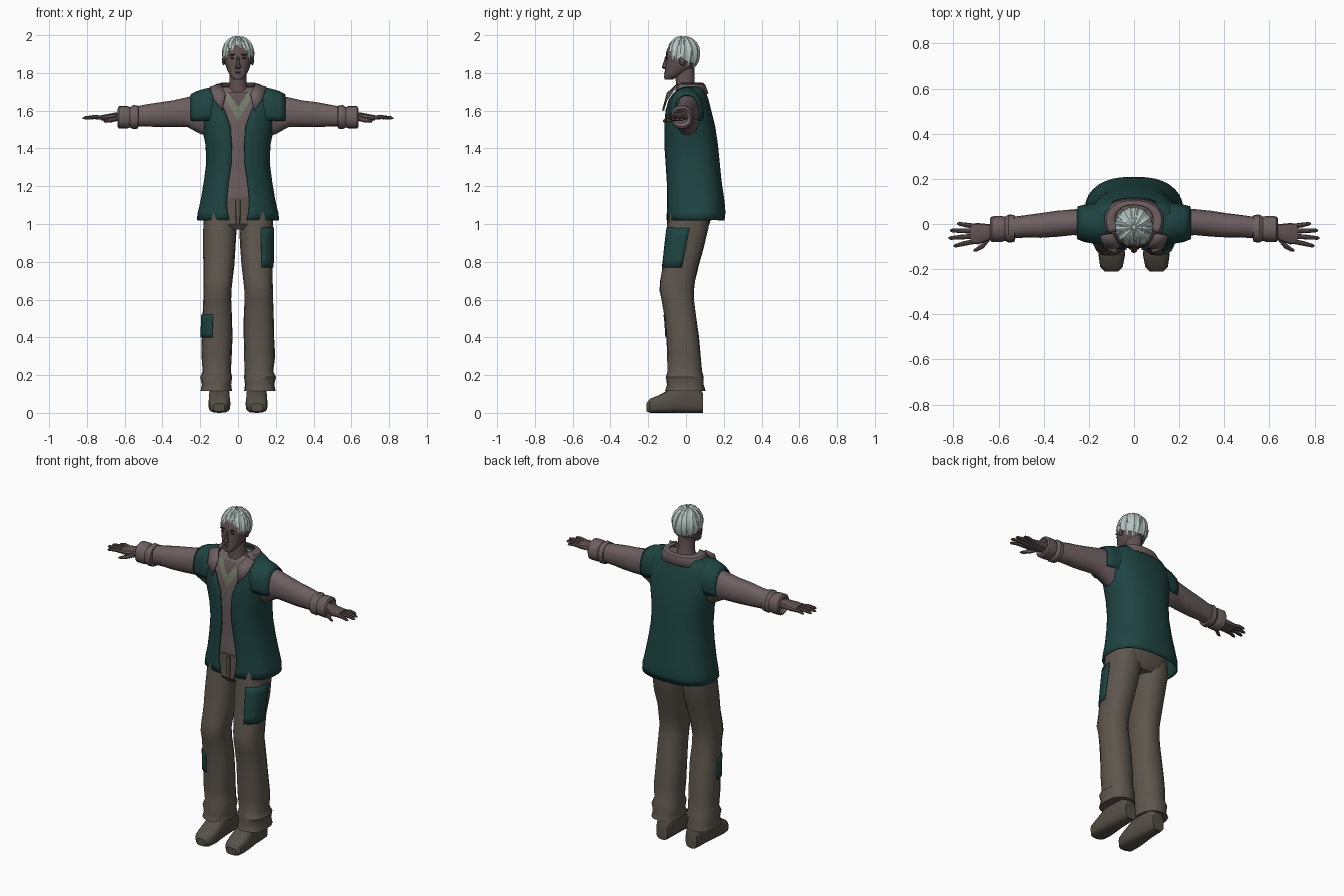
import bpy, bmesh, random
from math import sin, cos, pi, asin
from mathutils import Vector

random.seed(4)
if "Cube" in bpy.data.objects:
    bpy.data.objects.remove(bpy.data.objects["Cube"])


def material(name, r, g, b):
    m = bpy.data.materials.new(name)
    m.use_nodes = True
    m.diffuse_color = (r, g, b, 1)
    bsdf = m.node_tree.nodes["Principled BSDF"]
    bsdf.inputs["Base Color"].default_value = (r, g, b, 1)
    bsdf.inputs["Roughness"].default_value = 0.9
    return m


TEAL = material("dark teal cloth", .013, .058, .054)
SHIRT = material("dusty mauve cloth", .155, .115, .118)
PANTS = material("brown grey cloth", .112, .094, .076)
BOOT = material("boot leather", .092, .08, .062)
SKIN = material("skin", .12, .082, .082)
GREEN = material("pale green cloth", .17, .2, .14)
HAIR = material("silver hair", .46, .56, .53)
DARK = material("dark features", .02, .015, .016)

AXES = {"z": lambda u, v, w: (u, v, w),
        "x": lambda u, v, w: (w, v, u),
        "y": lambda u, v, w: (u, w, v)}


def finish(bm, name, mat, thick=0, angle=.6):
    bmesh.ops.recalc_face_normals(bm, faces=bm.faces)
    me = bpy.data.meshes.new(name)
    bm.to_mesh(me)
    bm.free()
    me.materials.append(mat)
    ob = bpy.data.objects.new(name, me)
    bpy.context.collection.objects.link(ob)
    bpy.ops.object.select_all(action="DESELECT")
    ob.select_set(True)
    bpy.context.view_layer.objects.active = ob
    bpy.ops.object.shade_smooth_by_angle(angle=angle)
    if thick:
        mod = ob.modifiers.new("thickness", "SOLIDIFY")
        mod.thickness = thick
        mod.offset = 0
    return ob


def skin_rings(name, rings, mat, closed=True, thick=0, angle=.6):
    """Join rows of points into a tube or an open sheet."""
    bm = bmesh.new()
    rows = [[bm.verts.new(p) for p in r] for r in rings]
    n = len(rows[0])
    for a, b in zip(rows, rows[1:]):
        for i in range(n if closed else n - 1):
            j = (i + 1) % n
            bm.faces.new((a[i], a[j], b[j], b[i]))
    if closed:
        bm.faces.new(rows[0])
        bm.faces.new(rows[-1])
    return finish(bm, name, mat, thick, angle)


def loft(name, rings, mat, axis="z", s=1, n=16, e=.9, span=None, grow=0, rough=0, thick=0):
    """Rings are (w, u0, u1, v0, v1); angle 0 faces -v, span limits the angles."""
    out = []
    for k, (w, u0, u1, v0, v1) in enumerate(rings):
        a0, a1 = span(k) if span else (0, 2 * pi * (n - 1) / n)
        row = []
        for i in range(n):
            a = a0 + (a1 - a0) * i / (n - 1)
            q = lambda t: (abs(t) ** e) * (1 if t >= 0 else -1)
            r = 1 + random.uniform(-rough, rough)
            u = (u0 + u1) / 2 + ((u1 - u0) / 2 + grow) * q(sin(a)) * r
            v = (v0 + v1) / 2 - ((v1 - v0) / 2 + grow) * q(cos(a)) * r
            x, y, z = AXES[axis](u, v, w)
            row.append((x * s, y, z))
        out.append(row)
    return skin_rings(name, out, mat, span is None, thick)


def at(rings, w):
    """Ring interpolated at height w."""
    rs = sorted(rings)
    for a, b in zip(rs, rs[1:]):
        if a[0] <= w <= b[0]:
            t = (w - a[0]) / (b[0] - a[0])
            return tuple(p + (q - p) * t for p, q in zip(a, b))


def ball(name, loc, scale, mat):
    bm = bmesh.new()
    bmesh.ops.create_uvsphere(bm, u_segments=10, v_segments=6, radius=1)
    for v in bm.verts:
        v.co = Vector(loc) + Vector(c * d for c, d in zip(v.co, scale))
    return finish(bm, name, mat)


def limb(name, pts, mat, n=8):
    """Tapered round limb roughly along x; points are (x, y, z, radius)."""
    rings = [[(x, y + r * cos(2 * pi * i / n), z + r * sin(2 * pi * i / n)) for i in range(n)]
             for x, y, z, r in pts]
    return skin_rings(name, rings, mat)


# Vest: open shell, (height, half width, front, back, half gap)
vest = [(1.02, .215, -.10, .20, .045), (1.06, .21, -.10, .205, .055), (1.12, .195, -.10, .2, .06),
        (1.22, .178, -.10, .185, .05), (1.32, .165, -.105, .175, .035), (1.42, .168, -.112, .165, .033),
        (1.52, .19, -.112, .15, .04), (1.60, .203, -.108, .13, .07), (1.66, .2, -.095, .115, .10),
        (1.70, .17, -.07, .10, .12), (1.725, .13, -.04, .085, .105)]


def vest_span(k):
    a = asin((vest[k][4] / vest[k][1]) ** (1 / .8))
    return a, 2 * pi - a


loft("vest", [(z, -w, w, f, b) for z, w, f, b, g in vest], TEAL, n=33, e=.8,
     span=vest_span, thick=.008)

# Shirt body under the vest, with undershirt and bare neck showing in a V
shirt = [(z, .018 - w, w - .018, f + .015, b - .018) for z, w, f, b, g in vest[2:]]
loft("shirt_body", shirt, SHIRT, n=28, e=.8)


def neck_v(name, low, width, mat, grow):
    zs = [low + (1.695 - low) * i / 5 for i in range(6)]
    half = [asin((width * (.03 + .97 * i / 5) / at(shirt, z)[2]) ** 1.25) for i, z in enumerate(zs)]
    loft(name, [at(shirt, z) for z in zs], mat, n=9, e=.8, grow=grow,
         span=lambda k: (-half[k], half[k]))


neck_v("undershirt_front", 1.55, .085, GREEN, .005)
neck_v("bare_chest", 1.62, .05, SKIN, .009)

# Collar around the neck and its two front points
collar = [(1.745, -.085, .085, -.05, .085), (1.735, -.12, .12, -.07, .10), (1.69, -.15, .15, -.09, .115)]
loft("collar", collar, SHIRT, n=20, e=.9, span=lambda k: (.95, 2 * pi - .95), thick=.008)
for s, side in ((1, "left"), (-1, "right")):
    bm = bmesh.new()
    bm.faces.new([bm.verts.new((x * s, y, z)) for x, y, z in (
        (.065, -.098, 1.69), (.095, -.045, 1.74), (.15, -.055, 1.725),
        (.13, -.102, 1.66), (.085, -.122, 1.60))])
    bmesh.ops.triangulate(bm, faces=bm.faces)
    finish(bm, side + "_collar_point", SHIRT, thick=.01)

# Hips
loft("hips", [(.97, -.13, .13, -.07, .10), (1.0, -.182, .182, -.092, .125),
              (1.07, -.18, .18, -.09, .14), (1.14, -.165, .165, -.092, .15)], PANTS, n=20, e=.8)
loft("trouser_fly", [(1.0, -.012, .012, -.1, -.08), (1.13, -.014, .014, -.1, -.08)], PANTS, n=8)

leg = [(1.06, .0, .18, -.09, .125), (.98, .006, .185, -.1, .12), (.88, .012, .185, -.112, .095),
       (.78, .02, .183, -.122, .066), (.70, .03, .183, -.138, .048), (.65, .035, .185, -.142, .04),
       (.60, .035, .185, -.13, .042), (.5, .03, .19, -.112, .055), (.4, .03, .193, -.105, .068),
       (.3, .033, .195, -.1, .078), (.22, .037, .188, -.096, .083), (.19, .03, .2, -.108, .095),
       (.15, .037, .193, -.099, .092), (.115, .033, .2, -.11, .102)]
boot = [(.09, .06, .135, 0, .10), (.06, .05, .145, 0, .16), (-.02, .045, .15, 0, .17),
        (-.08, .043, .155, 0, .13), (-.14, .04, .157, 0, .095), (-.19, .05, .15, 0, .075),
        (-.21, .07, .13, .008, .05)]
sleeve = [(.13, 1.46, 1.69, -.05, .075), (.20, 1.475, 1.685, -.055, .072), (.27, 1.515, 1.67, -.05, .065),
          (.34, 1.513, 1.655, -.056, .058), (.41, 1.513, 1.645, -.06, .048), (.48, 1.515, 1.633, -.06, .04),
          (.55, 1.515, 1.62, -.065, .03)]
cuff = [(.525, 1.525, 1.61, -.06, .025), (.53, 1.505, 1.627, -.08, .04), (.555, 1.502, 1.63, -.082, .042),
        (.572, 1.512, 1.618, -.074, .032), (.585, 1.505, 1.625, -.08, .036), (.63, 1.505, 1.625, -.08, .034),
        (.637, 1.515, 1.612, -.072, .026), (.62, 1.535, 1.595, -.06, .01)]
cap = [(.10, 1.48, 1.722, -.085, .09), (.17, 1.49, 1.715, -.085, .09), (.22, 1.49, 1.70, -.076, .082),
       (.25, 1.50, 1.683, -.064, .074)]
palm = [(.61, 1.545, 1.59, -.06, 0), (.65, 1.545, 1.59, -.075, .0), (.69, 1.545, 1.582, -.09, .004),
        (.725, 1.548, 1.576, -.088, .002)]
patches = {1: ("thigh_patch", .77, .98), -1: ("shin_patch", .40, .52)}

for s, side in ((1, "left"), (-1, "right")):
    # Leg, sewn patch and boot
    loft(side + "_trouser_leg", leg, PANTS, s=s, n=16, e=.85, rough=.025)
    name, low, high = patches[s]
    loft(name, [at(leg, low + (high - low) * i / 5) for i in range(6)], TEAL, s=s, n=12, e=.85,
         grow=.004, span=lambda k: (.22, 1.62), thick=.004)
    loft(side + "_boot", boot, BOOT, "y", s, e=.62)
    # Arm
    loft(side + "_sleeve", sleeve, SHIRT, "x", s, rough=.02)
    loft(side + "_cuff", cuff, SHIRT, "x", s)
    loft(side + "_vest_shoulder", cap, TEAL, "x", s, span=lambda k: (-.45, pi + .45), thick=.008)
    # Hand
    loft(side + "_palm", palm, SKIN, "x", s, n=12, e=.75)
    for finger, y, tip, spread in (("index", -.078, .80, -.018), ("middle", -.054, .822, -.008),
                                   ("ring", -.031, .815, .002), ("little", -.009, .785, .01)):
        limb(f"{side}_{finger}_finger", [(s * .71, y, 1.562, .011), (s * (.71 + tip) / 2, y + spread / 2, 1.566, .0105),
             (s * (tip - .01), y + spread, 1.562, .008), (s * tip, y + spread, 1.56, .003)], SKIN)
    limb(side + "_thumb", [(s * .64, -.06, 1.56, .015), (s * .665, -.092, 1.553, .014),
                           (s * .695, -.112, 1.546, .010), (s * .712, -.118, 1.543, .004)], SKIN)
    # Face details on each side
    ball(side + "_ear", (s * .076, -.02, 1.865), (.009, .016, .026), SKIN)
    ball(side + "_eye", (s * .03, -.1, 1.878), (.013, .004, .006), DARK)
    ball(side + "_brow", (s * .031, -.102, 1.897), (.018, .005, .004), DARK)

# Neck and head
loft("neck", [(1.66, -.07, .07, -.06, .07), (1.705, -.06, .06, -.055, .06), (1.74, -.045, .045, -.052, .045),
              (1.84, -.046, .046, -.065, .045)], SKIN, e=1)
loft("head", [(1.765, -.022, .022, -.112, -.07), (1.778, -.036, .036, -.117, -.045),
              (1.80, -.05, .05, -.112, .0), (1.83, -.063, .063, -.11, .04), (1.87, -.072, .072, -.106, .06),
              (1.91, -.075, .075, -.106, .064), (1.95, -.065, .065, -.088, .05), (1.975, -.04, .04, -.06, .025)],
     SKIN, n=20, e=.92)
loft("nose", [(1.82, -.010, .010, -.116, -.09), (1.828, -.016, .016, -.129, -.09),
              (1.85, -.010, .010, -.121, -.09), (1.89, -.007, .007, -.109, -.09)], SKIN, n=8)
ball("mouth", (0, -.109, 1.805), (.02, .004, .004), DARK)
ball("lower_lip", (0, -.11, 1.797), (.014, .006, .005), SKIN)


# Hair: a scalp shell covered with tapered locks
def scalp(phi, th, k=1):
    return Vector((.083 * k * sin(th) * sin(phi), -.015 - .087 * k * sin(th) * cos(phi),
                   1.895 + .095 * k * cos(th)))


def hairline(phi):
    return 1.2 + 1.05 * abs(sin(phi / 2))


skin_rings("scalp_hair", [[scalp(2 * pi * i / 24, hairline(2 * pi * i / 24) * t, 1.0) for i in range(24)]
                          for t in (.02, .2, .4, .6, .8, .95)], HAIR)
for layer, (count, reach) in enumerate(((15, 1.06), (11, .78))):
    for i in range(count):
        phi = 2 * pi * (i + layer * .5) / count
        end = hairline(phi) * reach * random.uniform(.93, 1.07)
        swirl = random.uniform(-.25, .25)
        rings = []
        for j in range(7):
            t = j / 6
            th = .1 + (end - .1) * t
            half = 4.1 / count * (1 - .85 * t ** 3)
            p = phi + swirl * t * t
            lift = 1.0 + .02 * layer
            rings.append([scalp(p - half, th, lift), scalp(p, th, lift + .07 * sin(pi * (.15 + .75 * t))),
                          scalp(p + half, th, lift), scalp(p, th, .96)])
        skin_rings("hair_lock", rings, HAIR, angle=.5)
